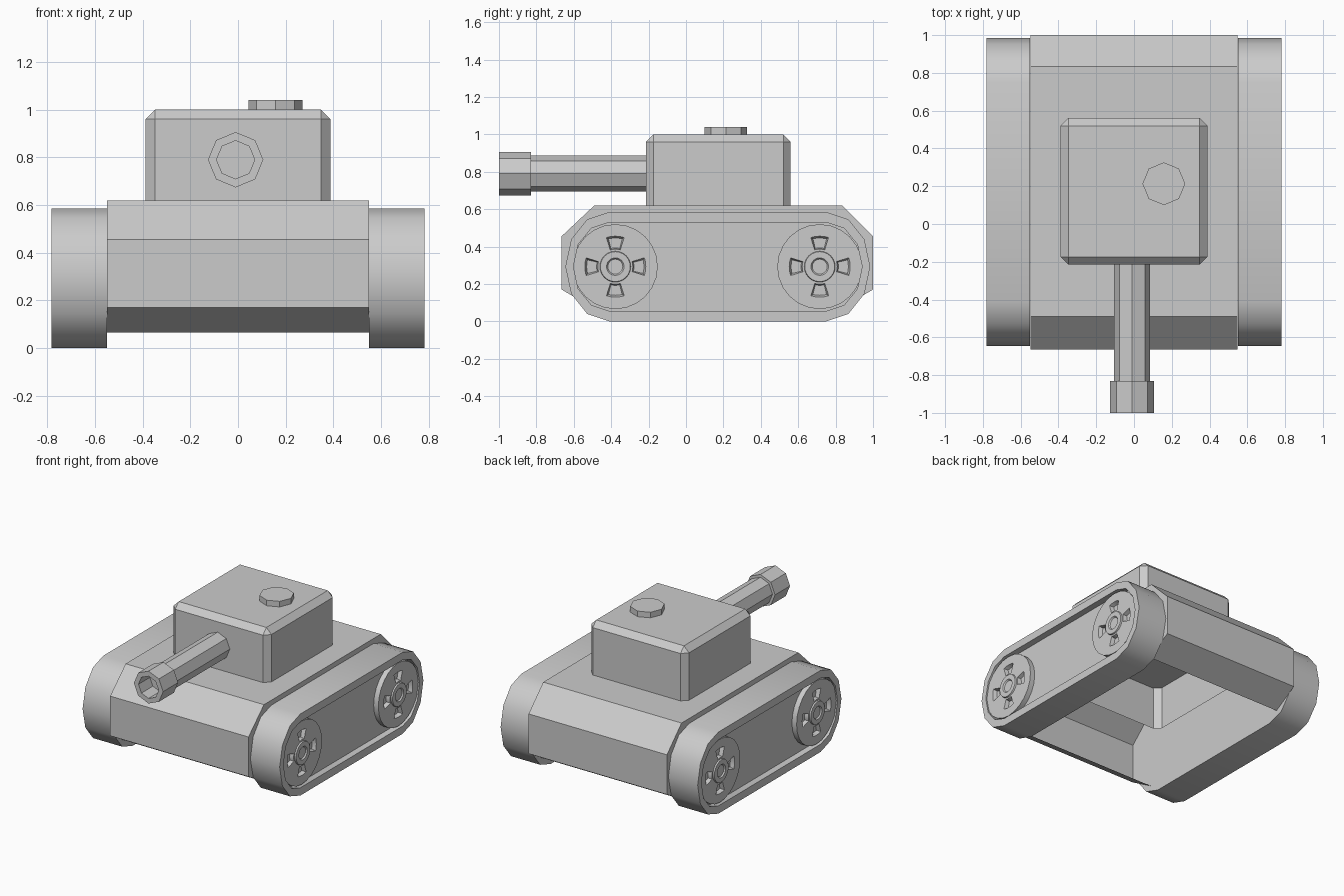
import bpy, bmesh, math
from math import sin, cos, pi, radians

if "Cube" in bpy.data.objects:
    bpy.data.objects.remove(bpy.data.objects["Cube"])

grey = bpy.data.materials.new("plain grey")
grey.diffuse_color = (0.6, 0.6, 0.6, 1)
grey.use_nodes = True
grey.node_tree.nodes["Principled BSDF"].inputs["Base Color"].default_value = grey.diffuse_color


def loft(bm, rings, cap_start=True, cap_end=True):
    """Join equal-length rings of points into a skin, with optional end caps."""
    vs = [[bm.verts.new(p) for p in r] for r in rings]
    n = len(vs[0])
    for a, b in zip(vs, vs[1:]):
        for i in range(n):
            j = (i + 1) % n
            bm.faces.new((a[i], a[j], b[j], b[i]))
    if cap_start:
        bm.faces.new(vs[0][::-1])
    if cap_end:
        bm.faces.new(vs[-1])


def finish(name, bm, smooth=None, mirror=False):
    bmesh.ops.recalc_face_normals(bm, faces=bm.faces[:])
    me = bpy.data.meshes.new(name)
    bm.to_mesh(me)
    bm.free()
    me.materials.append(grey)
    ob = bpy.data.objects.new(name, me)
    bpy.context.collection.objects.link(ob)
    if smooth:
        shade(ob, smooth)
    if mirror:
        ob.modifiers.new("other_side", 'MIRROR')
    return ob


def shade(ob, angle):
    bpy.ops.object.select_all(action='DESELECT')
    ob.select_set(True)
    bpy.context.view_layer.objects.active = ob
    bpy.ops.object.shade_smooth_by_angle(angle=radians(angle))


def circle_x(x, y, z, r, n=24):
    return [(x, y + r * cos(2 * pi * i / n), z + r * sin(2 * pi * i / n)) for i in range(n)]


def circle_y(y, r, n=8, x=-0.01, z=0.79):
    return [(x + r * cos(2 * pi * i / n), y, z + r * sin(2 * pi * i / n)) for i in range(n)]


# Hull: side profile swept across, open underneath
profile = [(-0.485, 0.065), (-0.665, 0.17), (-0.665, 0.455), (-0.49, 0.62),
           (0.835, 0.62), (1.0, 0.455), (1.0, 0.17), (0.82, 0.065)]
bm = bmesh.new()
loft(bm, [[(x, y, z) for y, z in profile] for x in (-0.549, 0.549)])
bmesh.ops.recalc_face_normals(bm, faces=bm.faces[:])
bmesh.ops.delete(bm, geom=[f for f in bm.faces if f.normal.z < -0.95], context='FACES_ONLY')
finish("hull", bm)

# Turret: chamfered box, open at the bottom inside the hull
bm = bmesh.new()
x, y0, y1 = 0.388, -0.215, 0.56
base = [(-x, y0), (x, y0), (x, y1), (-x, y1)]
loft(bm, [[(a, b, z) for a, b in base] for z in (0.31, 1.0)], cap_start=False)
edges = [e for e in bm.edges if max(v.co.z for v in e.verts) > 0.9]
bmesh.ops.bevel(bm, geom=edges, offset=0.04, segments=1, profile=0.5, affect='EDGES')
finish("turret", bm)

# Hatch on the turret roof
bm = bmesh.new()
loft(bm, [[(0.158 + 0.113 * cos(i * pi / 4), 0.213 + 0.113 * sin(i * pi / 4), z)
           for i in range(8)] for z in (0.99, 1.04)])
finish("hatch", bm)

# Gun barrel with a thicker hollow muzzle
bm = bmesh.new()
loft(bm, [circle_y(-0.2, 0.096), circle_y(-0.83, 0.096), circle_y(-0.83, 0.116),
          circle_y(-1.0, 0.116), circle_y(-1.0, 0.08), circle_y(-0.87, 0.08)])
finish("gun_barrel", bm)


# Tracks: rounded loop with a raised rim around a recessed side
def track_ring(x, ry, rz, n=6):
    pts = []
    for yc, start in ((0.75, -pi / 2), (-0.41, pi / 2)):
        for i in range(n + 1):
            a = start + pi * i / n
            pts.append((x, yc + ry * cos(a), 0.2925 + rz * sin(a)))
    return pts


bm = bmesh.new()
loft(bm, [track_ring(0.55, 0.235, 0.2925), track_ring(0.782, 0.235, 0.2925),
          track_ring(0.782, 0.192, 0.237), track_ring(0.735, 0.192, 0.237)])
finish("tracks", bm, smooth=40, mirror=True)


# Wheels: discs with four tapered fan-shaped pockets cut around the hub
def fan(x, yc, turn, r0, r1, half):
    arc = [-half + 2 * half * i / 4 for i in range(5)]
    polar = [(r1, a) for a in arc] + [(r0, a) for a in reversed(arc)]
    return [(x, yc + r * cos(a + turn), 0.2925 + r * sin(a + turn)) for r, a in polar]


CENTRES = (-0.378, 0.715)
bm, cut, hub = bmesh.new(), bmesh.new(), bmesh.new()
for yc in CENTRES:
    loft(bm, [circle_x(xx, yc, 0.2925, 0.227) for xx in (0.725, 0.772)])
    for k in range(4):
        t = k * pi / 2
        loft(cut, [fan(0.78, yc, t, 0.092, 0.166, 0.31), fan(0.745, yc, t, 0.1, 0.153, 0.24)])
    loft(hub, [circle_x(0.765, yc, 0.2925, 0.085), circle_x(0.782, yc, 0.2925, 0.08),
               circle_x(0.782, yc, 0.2925, 0.047), circle_x(0.773, yc, 0.2925, 0.04)])
wheels = finish("wheels", bm)
cutter = finish("wheel_pocket_cutter", cut)
cutter.hide_render = True
mod = wheels.modifiers.new("pockets", 'BOOLEAN')
mod.operation = 'DIFFERENCE'
mod.solver = 'EXACT'
mod.object = cutter
bpy.context.view_layer.update()
cut_mesh = bpy.data.meshes.new_from_object(
    wheels.evaluated_get(bpy.context.evaluated_depsgraph_get()))
wheels.modifiers.clear()
wheels.data = cut_mesh
bpy.data.objects.remove(cutter)
shade(wheels, 30)
wheels.modifiers.new("other_side", 'MIRROR')

# Wheel hubs: raised rings
finish("wheel_hubs", hub, smooth=30, mirror=True)
